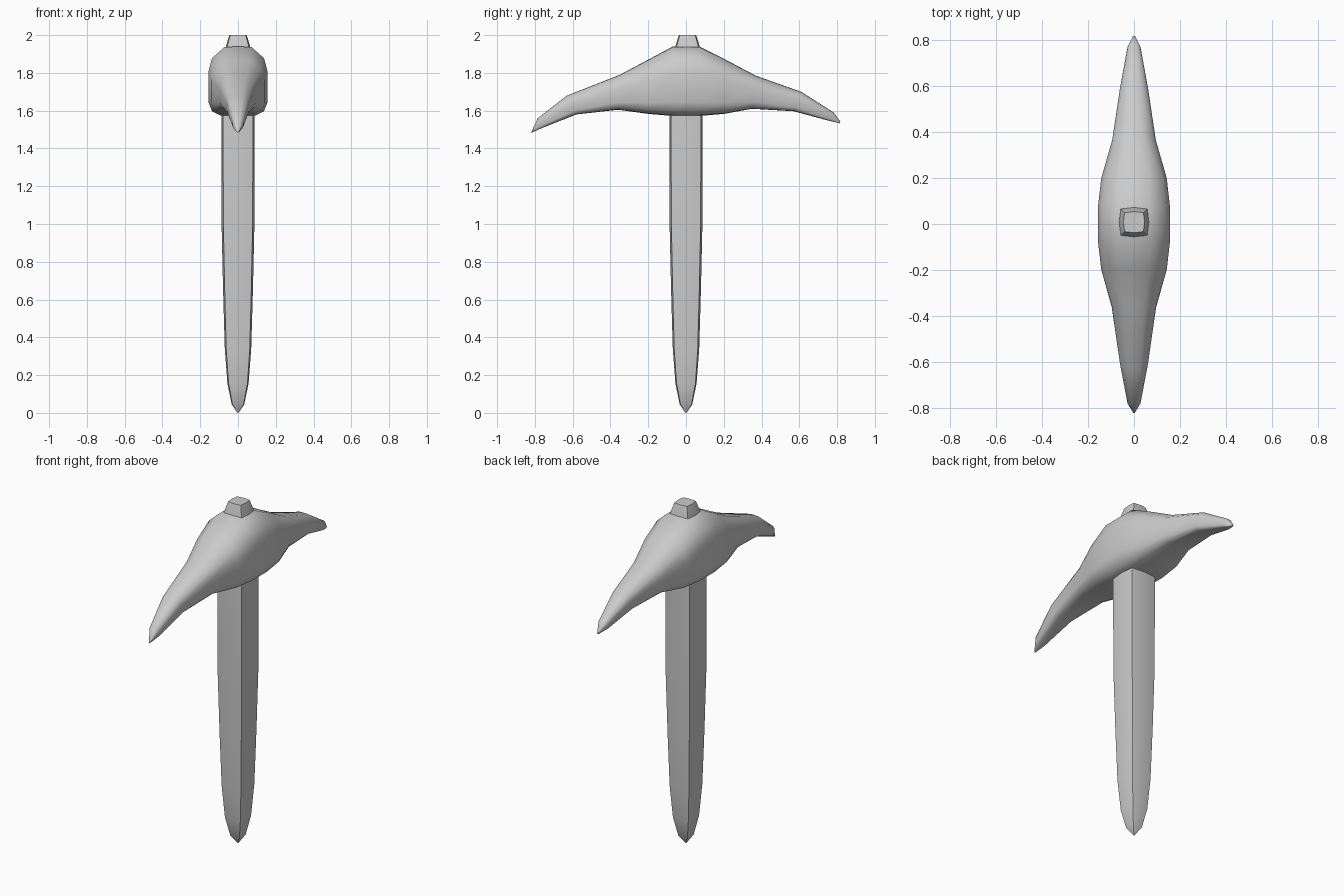
import bpy, bmesh

if "Cube" in bpy.data.objects:
    bpy.data.objects.remove(bpy.data.objects["Cube"])


def loft(name, rings, angle):
    """Skin a list of equal-sized point rings and cap both ends."""
    bm = bmesh.new()
    loops = [[bm.verts.new(p) for p in ring] for ring in rings]
    n = len(loops[0])
    for a, b in zip(loops, loops[1:]):
        for i in range(n):
            j = (i + 1) % n
            bm.faces.new((a[i], a[j], b[j], b[i]))
    bm.faces.new(loops[0][::-1])
    bm.faces.new(loops[-1])
    bmesh.ops.recalc_face_normals(bm, faces=bm.faces)
    mesh = bpy.data.meshes.new(name)
    bm.to_mesh(mesh)
    bm.free()
    obj = bpy.data.objects.new(name, mesh)
    bpy.context.collection.objects.link(obj)
    bpy.ops.object.select_all(action='DESELECT')
    obj.select_set(True)
    bpy.context.view_layer.objects.active = obj
    bpy.ops.object.shade_smooth_by_angle(angle=angle)
    return obj


# Handle: softly squared shaft, pointed at the foot, tapering through the head
def handle_ring(r, z):
    c = r * 0.89
    outline = [(r, 0), (c, c), (0, r), (-c, c), (-r, 0), (-c, -c), (0, -r), (c, -c)]
    shift = 0.008 if z > 1.7 else 0
    return [(x, y + shift, z) for x, y in outline]


handle_profile = [(0.003, 0.0), (0.033, 0.045), (0.056, 0.155), (0.070, 0.34),
                  (0.079, 0.65), (0.087, 1.0), (0.088, 1.3), (0.088, 1.65),
                  (0.083, 1.84), (0.063, 1.945), (0.046, 2.0)]
loft("handle", [handle_ring(r, z) for r, z in handle_profile], 0.9)

# Head: rounded-box cross-section (width fraction, height fraction)
half = [(0, 0), (0.6, 0.01), (0.88, 0.07), (1, 0.2), (1, 0.63),
        (0.88, 0.83), (0.46, 0.99), (0, 1.0)]
section = half + [(-x, t) for x, t in half[-2:0:-1]]


def head_ring(yt, zt, yb, zb, w):
    return [(x * w, yb + (yt - yb) * t, zb + (zt - zb) * t) for x, t in section]


# Stations along the head: top y, top z, bottom y, bottom z, half width
head_stations = [
    (-0.817, 1.492, -0.82, 1.482, 0.004),
    (-0.785, 1.56, -0.77, 1.505, 0.028),
    (-0.63, 1.68, -0.58, 1.58, 0.06),
    (-0.35, 1.79, -0.36, 1.605, 0.097),
    (-0.20, 1.87, -0.20, 1.583, 0.142),
    (-0.07, 1.94, -0.07, 1.572, 0.157),
    (0.07, 1.94, 0.07, 1.572, 0.157),
    (0.20, 1.875, 0.20, 1.583, 0.142),
    (0.37, 1.785, 0.35, 1.61, 0.095),
    (0.61, 1.70, 0.57, 1.597, 0.06),
    (0.78, 1.592, 0.75, 1.548, 0.028),
    (0.817, 1.543, 0.815, 1.533, 0.004),
]
loft("pick_head", [head_ring(*s) for s in head_stations], 0.9)
